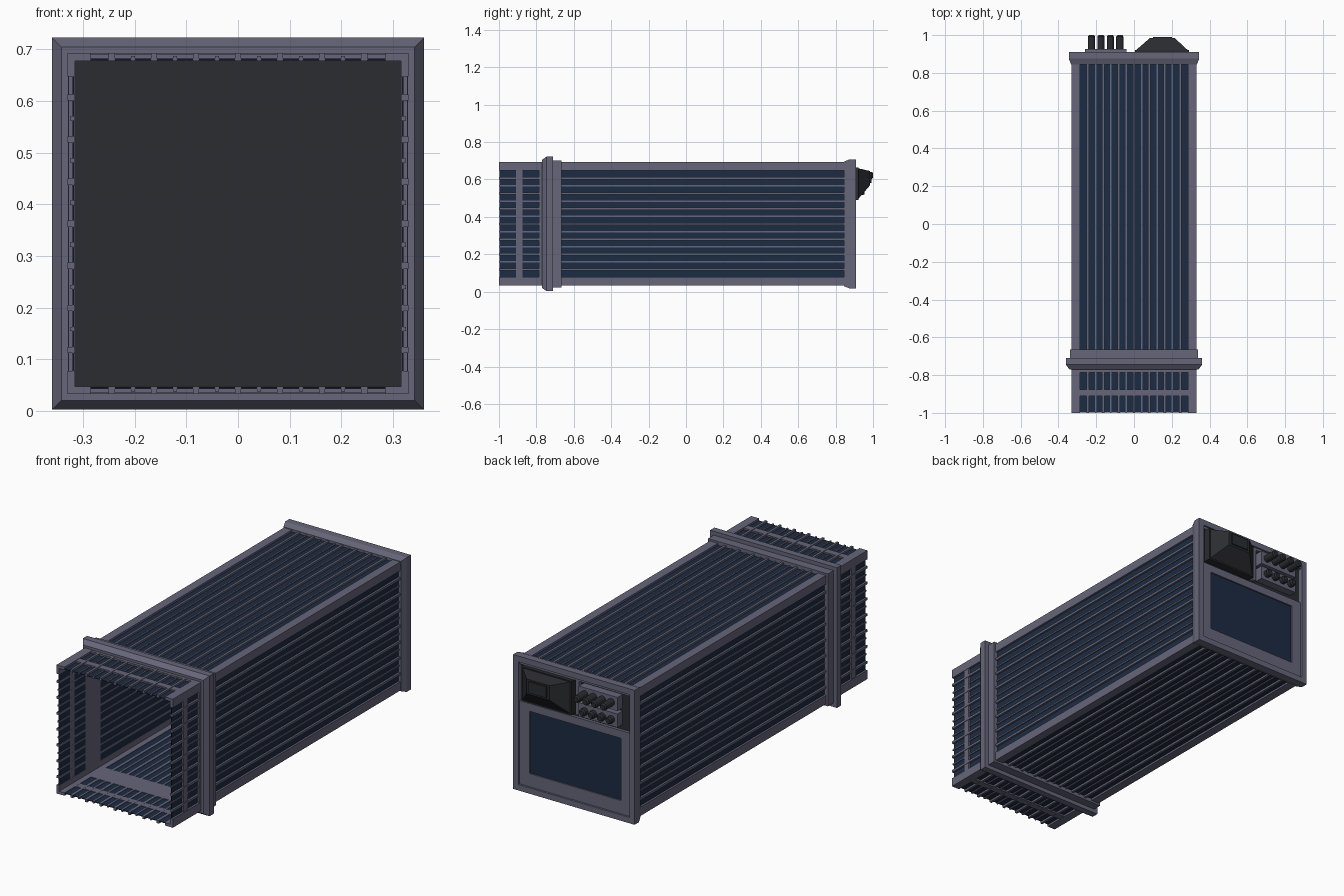
import bpy, bmesh
from math import pi
from mathutils import Matrix, Vector

if "Cube" in bpy.data.objects:
    bpy.data.objects.remove(bpy.data.objects["Cube"])

CZ = 0.3625   # height of the long axis


def material(name, rgb):
    m = bpy.data.materials.new(name)
    m.diffuse_color = (*rgb, 1)
    m.use_nodes = True
    m.node_tree.nodes["Principled BSDF"].inputs["Base Color"].default_value = m.diffuse_color
    return m


GREY = material("slate_grey", (0.135, 0.133, 0.195))
BLUE = material("navy_blue", (0.012, 0.024, 0.055))
DARK = material("charcoal", (0.024, 0.025, 0.03))


def finish(name, bm, mat):
    bmesh.ops.recalc_face_normals(bm, faces=bm.faces)
    me = bpy.data.meshes.new(name)
    bm.to_mesh(me)
    bm.free()
    me.materials.append(mat)
    ob = bpy.data.objects.new(name, me)
    bpy.context.collection.objects.link(ob)
    return ob


def add_box(bm, x0, x1, y0, y1, z0, z1, matrix=Matrix()):
    size = Matrix.Diagonal((x1 - x0, y1 - y0, z1 - z0, 1))
    mid = Matrix.Translation(((x0 + x1) / 2, (y0 + y1) / 2, (z0 + z1) / 2))
    bmesh.ops.create_cube(bm, size=1, matrix=matrix @ mid @ size)


def boxes(name, mat, *dims):
    bm = bmesh.new()
    for d in dims:
        add_box(bm, *d)
    return finish(name, bm, mat)


def four_sides(name, mat, dims):
    """Boxes given for the top wall (z from the axis), repeated on all four walls."""
    bm = bmesh.new()
    for k in range(4):
        m = Matrix.Translation((0, 0, CZ)) @ Matrix.Rotation(k * pi / 2, 4, 'Y')
        for d in dims:
            add_box(bm, *d, m)
    return finish(name, bm, mat)


def square_ring(name, mat, profile):
    """Closed (y, half width) profile swept round the square tube."""
    bm = bmesh.new()
    loops = [[bm.verts.new((sx * h, y, CZ + sz * h))
              for sx, sz in ((-1, -1), (1, -1), (1, 1), (-1, 1))] for y, h in profile]
    for i, a in enumerate(loops):
        b = loops[(i + 1) % len(loops)]
        for j in range(4):
            k = (j + 1) % 4
            bm.faces.new((a[j], a[k], b[k], b[j]))
    return finish(name, bm, mat)


def frustum(name, mat, base, top):
    """Tapered block; base and top are (x0, x1, z0, z1, y)."""
    bm = bmesh.new()
    a, b = [[bm.verts.new((x, y, z)) for x, z in ((x0, z0), (x1, z0), (x1, z1), (x0, z1))]
            for x0, x1, z0, z1, y in (base, top)]
    bm.faces.new(a)
    bm.faces.new(b)
    for j in range(4):
        k = (j + 1) % 4
        bm.faces.new((a[j], a[k], b[k], b[j]))
    return finish(name, bm, mat)


# Tube walls: thin blue panels, corner angles, lengthwise ribs, cross bar
four_sides("wall_panels", BLUE, [(-0.29, 0.29, -0.998, 0.90, 0.317, 0.32)])
four_sides("corner_angles", GREY, [(s * 0.3075 - 0.0225, s * 0.3075 + 0.0225, -1, 0.90, 0.315, 0.33)
                                   for s in (-1, 1)])
pitch = 0.57 / 14
four_sides("raised_ribs", GREY, [(i * pitch - 0.006, i * pitch + 0.006, -1, 0.90, 0.315, 0.33)
                                 for i in range(-6, 7, 2)])
four_sides("low_ribs", GREY, [(i * pitch - 0.004, i * pitch + 0.004, -1, 0.90, 0.315, 0.325)
                              for i in range(-5, 6, 2)])
four_sides("front_cross_bars", GREY, [(-0.29, 0.29, -0.91, -0.875, 0.3155, 0.328)])

# Collar near the front and flared cap frame at the back
square_ring("collar_band", GREY, [(-0.785, 0.315), (-0.785, 0.3295), (-0.77, 0.3295), (-0.77, 0.342),
                                  (-0.745, 0.36), (-0.71, 0.36), (-0.71, 0.34),
                                  (-0.665, 0.34), (-0.665, 0.315)])
square_ring("rear_cap_frame", GREY, [(0.845, 0.315), (0.845, 0.333), (0.875, 0.345),
                                     (0.91, 0.345), (0.91, 0.315)])

# Rear bulkhead, screen surround and screen
boxes("rear_bulkhead", DARK, (-0.317, 0.317, 0.86, 0.885, CZ - 0.317, CZ + 0.317))
boxes("screen_surround", GREY,
      (-0.316, 0.316, 0.88, 0.90, 0.046, 0.115), (-0.316, 0.316, 0.88, 0.90, 0.435, 0.475),
      (-0.316, -0.26, 0.88, 0.90, 0.115, 0.435), (0.26, 0.316, 0.88, 0.90, 0.115, 0.435))
boxes("screen", BLUE, (-0.26, 0.26, 0.88, 0.893, 0.115, 0.435))

# Control strip above the screen: tapered housing and two plug rows
boxes("control_strip_rails", GREY, (-0.316, 0.316, 0.88, 0.902, 0.665, 0.679),
      (-0.025, -0.005, 0.88, 0.902, 0.49, 0.67))
frustum("housing_base", DARK, (0.005, 0.29, 0.49, 0.665, 0.88), (0.005, 0.29, 0.49, 0.665, 0.922))
frustum("tapered_housing", DARK, (0.01, 0.285, 0.495, 0.66, 0.92), (0.085, 0.215, 0.57, 0.645, 0.985))
boxes("housing_window", DARK, (0.1, 0.2, 0.98, 0.991, 0.58, 0.637))
boxes("plug_plates", GREY, (-0.26, -0.04, 0.88, 0.927, 0.585, 0.655),
      (-0.26, -0.04, 0.88, 0.927, 0.50, 0.57))


def plug_row(name, z, length):
    bm = bmesh.new()
    for i in range(4):
        x = -0.225 + 0.05 * i
        for r0, r1, y0, y1 in ((0.019, 0.019, 0.92, 0.92 + length - 0.008),
                               (0.019, 0.013, 0.92 + length - 0.008, 0.92 + length)):
            bmesh.ops.create_cone(
                bm, cap_ends=True, segments=12, radius1=r0, radius2=r1, depth=y1 - y0,
                matrix=Matrix.Translation((x, (y0 + y1) / 2, z)) @ Matrix.Rotation(-pi / 2, 4, 'X'))
    return finish(name, bm, DARK)


plug_row("upper_plugs", 0.622, 0.08)
plug_row("lower_plugs", 0.535, 0.035)
